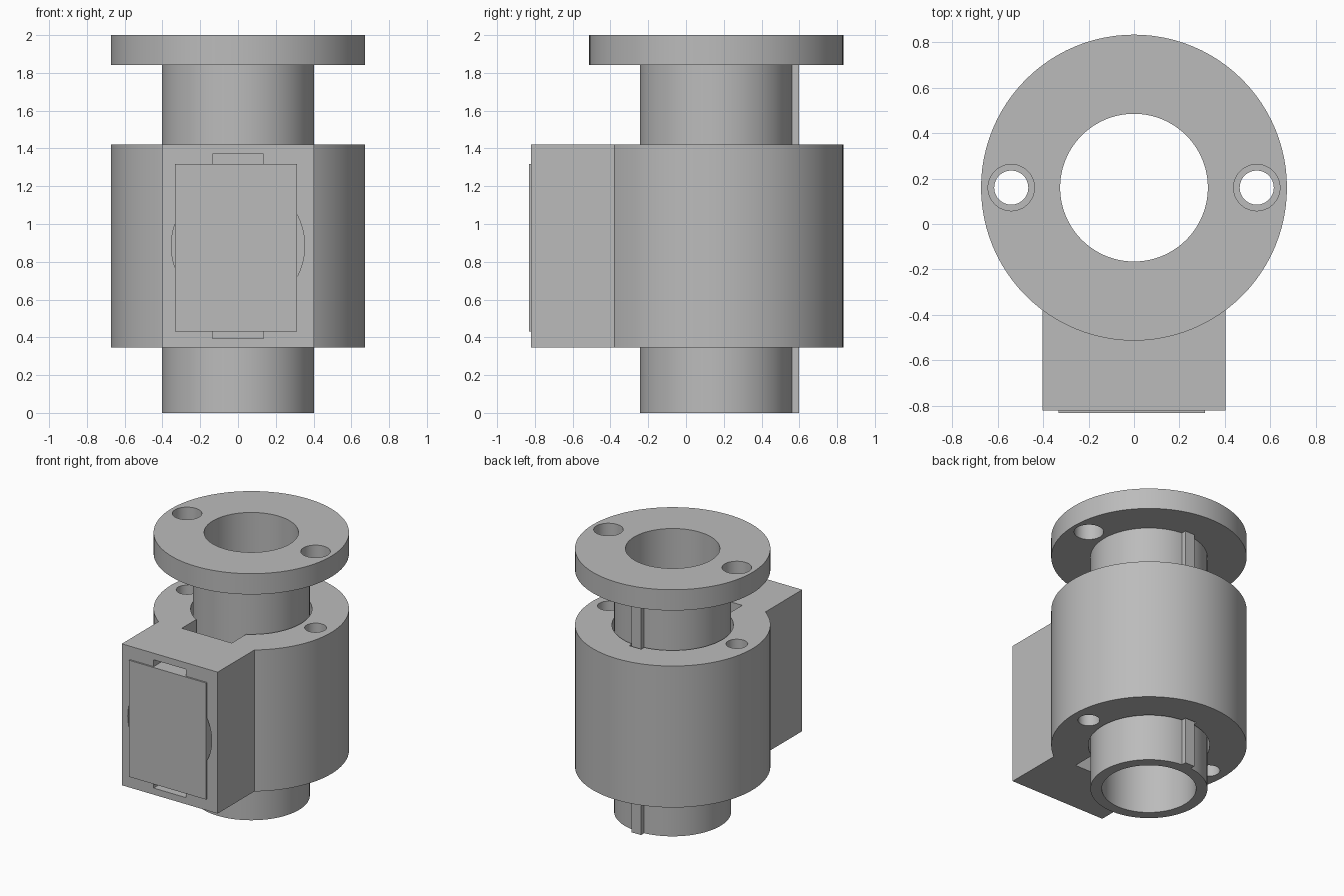
import bpy
import math

if "Cube" in bpy.data.objects:
    bpy.data.objects.remove(bpy.data.objects["Cube"], do_unlink=True)

AXIS_Y = 0.16          # y of the main bore axis
BODY_LOW, BODY_TOP = 0.345, 1.42
FRONT = -0.82          # front face of the housing block

grey = bpy.data.materials.new("plain grey")
grey.use_nodes = True
grey.diffuse_color = (0.5, 0.5, 0.5, 1)
grey.node_tree.nodes["Principled BSDF"].inputs["Base Color"].default_value = (0.5, 0.5, 0.5, 1)


def cylinder(name, radius, z0, z1, x=0.0, y=AXIS_Y, sides=96):
    bpy.ops.mesh.primitive_cylinder_add(vertices=sides, radius=radius, depth=z1 - z0,
                                        location=(x, y, (z0 + z1) / 2))
    obj = bpy.context.object
    obj.name = name
    return obj


def box(name, x0, x1, y0, y1, z0, z1):
    bpy.ops.mesh.primitive_cube_add(size=1, location=((x0 + x1) / 2, (y0 + y1) / 2, (z0 + z1) / 2))
    obj = bpy.context.object
    obj.name = name
    obj.scale = (x1 - x0, y1 - y0, z1 - z0)
    bpy.ops.object.transform_apply(location=False, rotation=False, scale=True)
    return obj


def combine(target, tool, operation="DIFFERENCE"):
    """Apply a boolean to the target and discard the tool."""
    bpy.context.view_layer.objects.active = target
    mod = target.modifiers.new("combine", "BOOLEAN")
    mod.operation, mod.solver, mod.object = operation, "EXACT", tool
    bpy.ops.object.modifier_apply(modifier=mod.name)
    bpy.data.objects.remove(tool, do_unlink=True)


def finish(obj):
    obj.data.materials.clear()
    obj.data.materials.append(grey)
    bpy.ops.object.select_all(action="DESELECT")
    obj.select_set(True)
    bpy.context.view_layer.objects.active = obj
    bpy.ops.object.shade_smooth_by_angle(angle=math.radians(30))


# Round housing with a square block at the front
housing = cylinder("housing", 0.673, BODY_LOW, BODY_TOP)
combine(housing, box("block", -0.403, 0.403, FRONT, AXIS_Y, BODY_LOW, BODY_TOP), "UNION")

# Bore, front slot and rear keyway, all running through
combine(housing, cylinder("bore_cutter", 0.418, 0.2, 1.6))
combine(housing, box("slot_cutter", -0.21, 0.21, -0.375, 0.0, 0.2, 1.6))
combine(housing, box("keyway_cutter", -0.05, 0.05, 0.4, 0.61, 0.2, 1.6))

# Pockets in the front face: round recess and tall narrow recess
round_cutter = cylinder("round_cutter", 0.353, -0.12, 0.12, y=0)
round_cutter.rotation_euler.x = math.pi / 2
round_cutter.location = (0, FRONT, 0.885)
combine(housing, round_cutter)
combine(housing, box("tall_cutter", -0.135, 0.135, FRONT - 0.1, FRONT + 0.12, 0.395, 1.37))

# Sliding tube with end flange and rear key
tube = cylinder("tube", 0.403, 0, 1.9)
combine(tube, box("key", -0.04, 0.04, 0.5, 0.598, 0, 1.9), "UNION")
combine(tube, cylinder("flange", 0.673, 1.842, 2), "UNION")
combine(tube, cylinder("tube_bore_cutter", 0.325, -0.1, 2.1))

# Bolt holes on both sides
for side in (-1, 1):
    combine(housing, cylinder("bolt_cutter", 0.075, 0.2, 1.6, x=side * 0.54, sides=48))
    combine(tube, cylinder("flange_bolt_cutter", 0.102, 1.7, 2.1, x=side * 0.54, sides=48))

# Cover plate set into the front face
cover = box("cover_plate", -0.333, 0.313, -0.832, FRONT + 0.12, 0.432, 1.318)

for part in (housing, tube, cover):
    finish(part)
